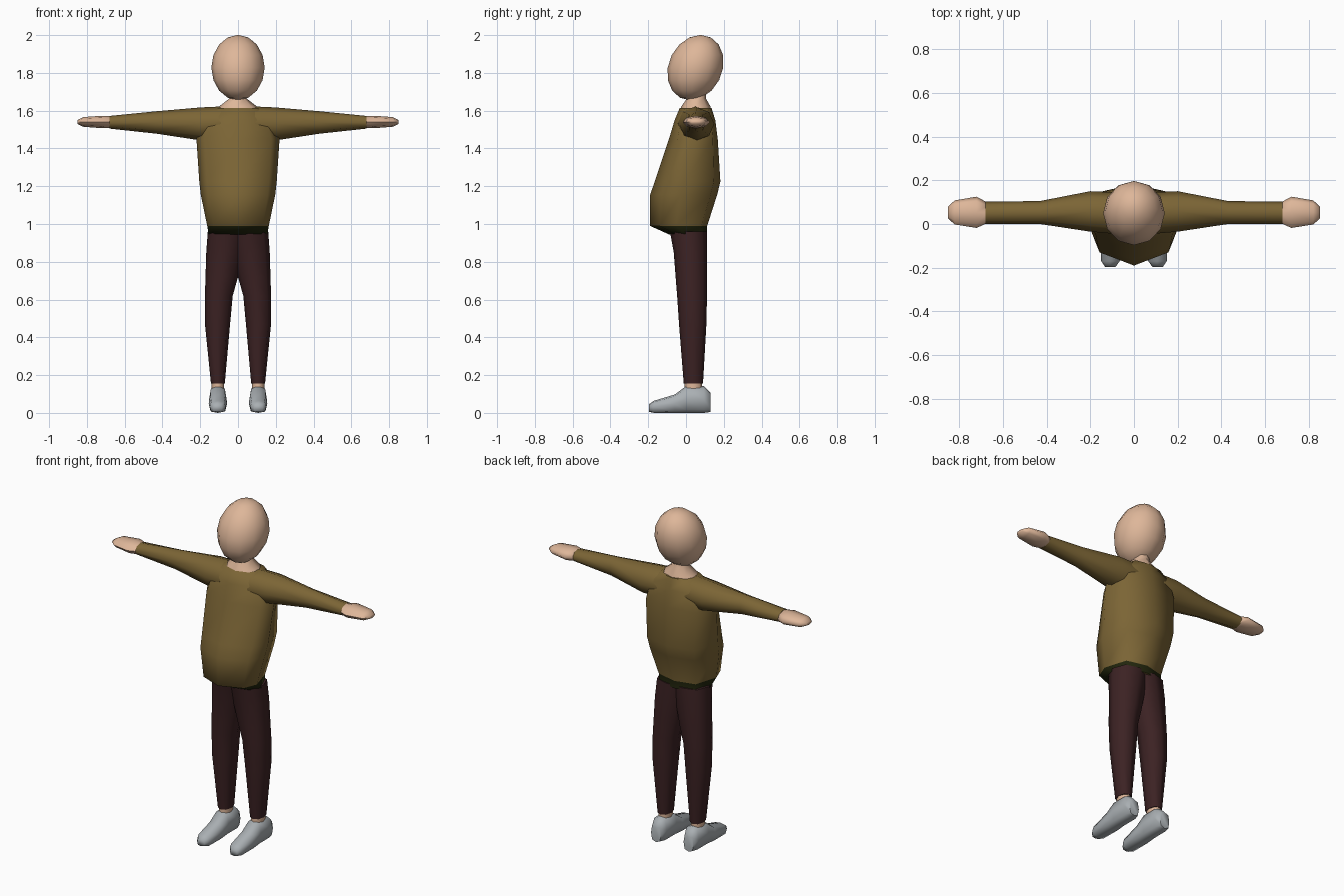
import bpy, bmesh, math
from mathutils import Vector

if "Cube" in bpy.data.objects:
    bpy.data.objects.remove(bpy.data.objects["Cube"])


def material(name, rgb):
    m = bpy.data.materials.new(name)
    m.diffuse_color = (*rgb, 1)
    m.use_nodes = True
    m.node_tree.nodes["Principled BSDF"].inputs["Base Color"].default_value = m.diffuse_color
    return m


SKIN = material("skin", (0.73, 0.47, 0.32))
OLIVE = material("olive_knit", (0.20, 0.13, 0.036))
HEM = material("dark_green_hem", (0.016, 0.019, 0.004))
MAROON = material("maroon_cloth", (0.045, 0.016, 0.017))
GREY = material("shoe_grey", (0.40, 0.43, 0.45))


def finish(name, bm, mats, angle=70):
    bmesh.ops.recalc_face_normals(bm, faces=bm.faces)
    me = bpy.data.meshes.new(name)
    bm.to_mesh(me)
    bm.free()
    ob = bpy.data.objects.new(name, me)
    bpy.context.collection.objects.link(ob)
    for m in mats:
        me.materials.append(m)
    bpy.ops.object.select_all(action='DESELECT')
    ob.select_set(True)
    bpy.context.view_layer.objects.active = ob
    bpy.ops.object.shade_smooth_by_angle(angle=math.radians(angle))
    return ob


def loft(name, rings, mats, band_rule=None):
    """Skin a list of point rings and cap both ends."""
    bm = bmesh.new()
    loops = [[bm.verts.new(p) for p in ring] for ring in rings]
    n = len(loops[0])
    for k, (a, b) in enumerate(zip(loops, loops[1:])):
        for i in range(n):
            j = (i + 1) % n
            f = bm.faces.new((a[i], a[j], b[j], b[i]))
            if band_rule:
                f.material_index = band_rule(k)
    bm.faces.new(loops[0])
    bm.faces.new(loops[-1])
    return finish(name, bm, mats)


def oval(axis, pos, a0, a1, b0, b1, n=8, power=1.0):
    """Ring across an axis, filling the box a0..a1, b0..b1."""
    pts = []
    for i in range(n):
        t = 2 * math.pi * i / n
        c, s = math.cos(t), math.sin(t)
        c = math.copysign(abs(c) ** power, c)
        s = math.copysign(abs(s) ** power, s)
        a = (a0 + a1) / 2 + (a1 - a0) / 2 * c
        b = (b0 + b1) / 2 + (b1 - b0) / 2 * s
        pts.append({'x': (pos, a, b), 'y': (a, pos, b), 'z': (a, b, pos)}[axis])
    return pts


def body_ring(z, w, yf, yb):
    """Torso section with a ridge down the front and a flatter back."""
    d = yb - yf
    half = [(0, yf), (0.8 * w, yf + 0.17 * d), (w, yf + 0.45 * d),
            (0.75 * w, yb - 0.1 * d), (0, yb)]
    return [(x, y, z) for x, y in half] + [(-x, y, z) for x, y in half[3:0:-1]]


# Sweater body, hem band underneath
loft("sweater_body", [body_ring(*r) for r in (
    (0.945, 0.155, -0.09, 0.11), (0.99, 0.163, -0.19, 0.112),
    (1.155, 0.197, -0.19, 0.165), (1.225, 0.205, -0.165, 0.182),
    (1.45, 0.22, -0.09, 0.168), (1.55, 0.19, -0.06, 0.155),
    (1.615, 0.115, -0.033, 0.135))], [OLIVE, HEM],
    lambda k: 1 if k == 0 else 0)

# Neck flaring into the collar opening
loft("neck", [oval('z', z, -w, w, y0, y1) for z, w, y0, y1 in (
    (1.59, 0.115, -0.03, 0.13), (1.622, 0.10, -0.025, 0.13),
    (1.665, 0.045, 0.005, 0.105), (1.74, 0.045, 0.01, 0.11))], [SKIN])

# Head: egg leaning slightly back at the top
bm = bmesh.new()
bmesh.ops.create_uvsphere(bm, u_segments=12, v_segments=8, radius=1)
for v in bm.verts:
    x, y, z = v.co
    v.co = Vector((0.141 * x, 0.05 + 0.147 * y + 0.027 * z, 1.828 + 0.173 * z))
finish("head", bm, [SKIN])

for side, s in (("left", 1), ("right", -1)):
    # Sleeve
    loft(side + "_sleeve", [oval('x', s * x, *r) for x, *r in (
        (0.09, -0.045, 0.145, 1.44, 1.622), (0.20, -0.035, 0.15, 1.443, 1.617),
        (0.43, 0.0, 0.105, 1.478, 1.597), (0.68, 0.0, 0.102, 1.505, 1.572))],
        [OLIVE])
    # Mitten-like hand
    loft(side + "_hand", [oval('x', s * x, *r) for x, *r in (
        (0.67, 0.005, 0.098, 1.507, 1.57), (0.72, -0.018, 0.125, 1.507, 1.573),
        (0.82, -0.002, 0.108, 1.515, 1.566), (0.85, 0.025, 0.08, 1.53, 1.55))],
        [SKIN])
    # Trouser leg, overlapping its twin above the crotch
    loft(side + "_trouser_leg", [oval('z', z, *sorted((s * i, s * o)), y0, y1, power=0.85)
         for z, i, o, y0, y1 in (
        (0.96, -0.06, 0.16, -0.085, 0.11), (0.85, -0.03, 0.168, -0.065, 0.112),
        (0.72, 0.0, 0.172, -0.055, 0.112), (0.62, 0.028, 0.175, -0.047, 0.111),
        (0.47, 0.042, 0.175, -0.037, 0.108), (0.155, 0.07, 0.143, -0.012, 0.09))],
        [MAROON])
    # Ankle
    loft(side + "_ankle", [oval('z', z, *sorted((s * 0.073, s * 0.14)), -0.008, 0.086)
                           for z in (0.12, 0.17)], [SKIN])
    # Shoe, heel to toe
    loft(side + "_shoe", [oval('y', y, *sorted((s * i, s * o)), z0, z1, power=0.65)
         for y, i, o, z0, z1 in (
        (0.13, 0.075, 0.14, 0.005, 0.105), (0.095, 0.06, 0.152, 0.0, 0.142),
        (0.0, 0.06, 0.153, 0.0, 0.142), (-0.06, 0.058, 0.155, 0.0, 0.097),
        (-0.17, 0.065, 0.15, 0.0, 0.064), (-0.197, 0.085, 0.132, 0.006, 0.045))],
        [GREY])
